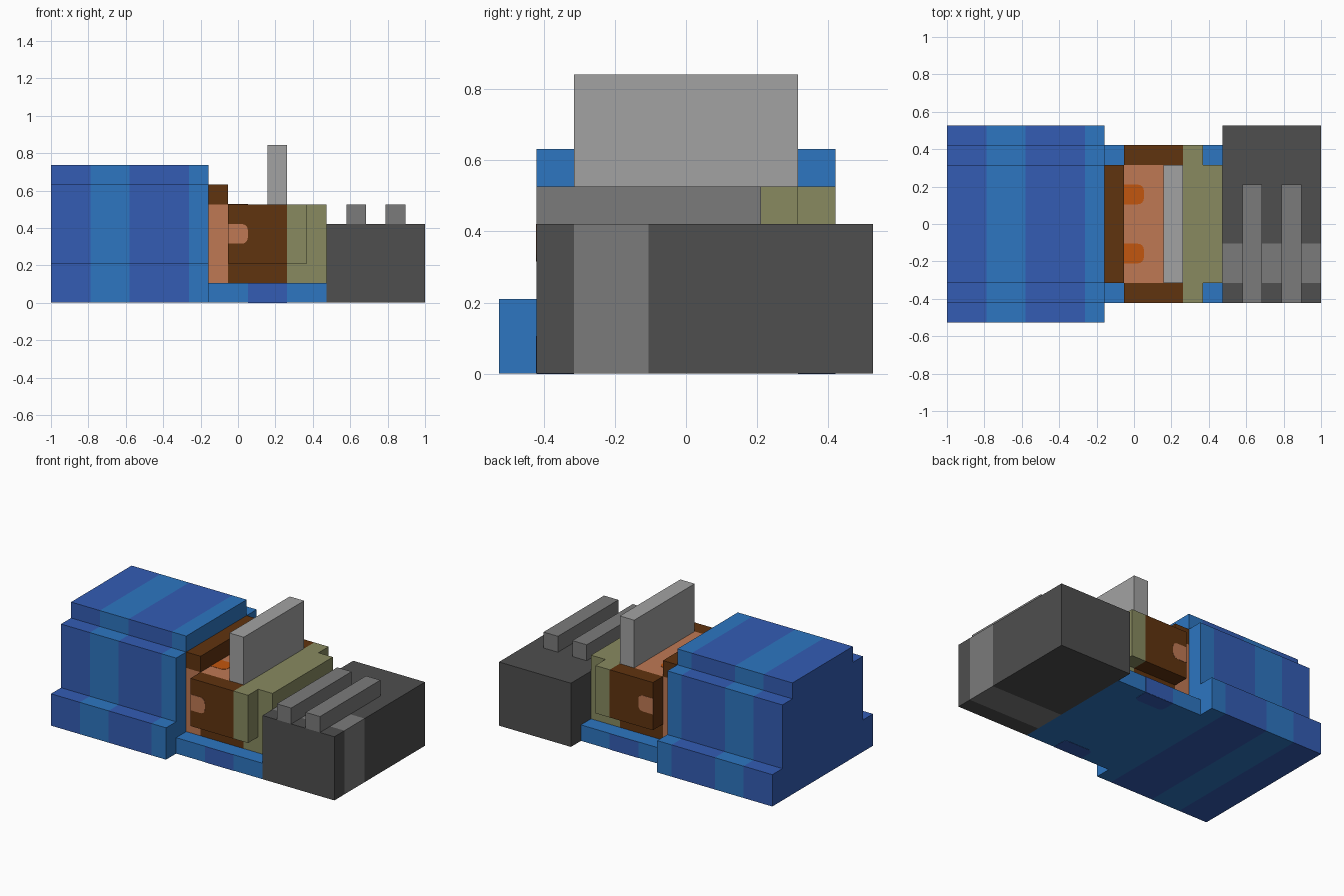
import bpy
import bmesh
import math
from mathutils import Vector

if "Cube" in bpy.data.objects:
    bpy.data.objects.remove(bpy.data.objects["Cube"])

U = 2 / 19  # one block


def place(x, y, z):
    """Block grid (x counted from the left end) to world units."""
    return Vector(((x - 9.5) * U, y * U, z * U))


def make_material(name, rgb):
    lin = [((c / 255 + 0.055) / 1.055) ** 2.4 for c in rgb]
    mat = bpy.data.materials.new(name)
    mat.use_nodes = True
    mat.diffuse_color = (*lin, 1)
    bsdf = next(n for n in mat.node_tree.nodes if n.type == 'BSDF_PRINCIPLED')
    bsdf.inputs["Base Color"].default_value = (*lin, 1)
    return mat


M = {n: make_material(n, c) for n, c in {
    "royal_blue": (51, 92, 180), "sky_blue": (45, 118, 193),
    "brown": (96, 51, 15), "skin": (191, 121, 84), "orange": (194, 86, 14),
    "olive": (136, 138, 96), "light_grey": (162, 162, 162),
    "mid_grey": (123, 123, 123), "dark_grey": (78, 78, 78)}.items()}


def banded_prism(name, profile, to_point, stations, colours):
    """Sweep a profile through stations, with one colour per span."""
    bm = bmesh.new()
    used = list(dict.fromkeys(colours))
    rings = [[bm.verts.new(to_point(s, a, b)) for a, b in profile] for s in stations]
    n = len(profile)
    for k, colour in enumerate(colours):
        for i in range(n):
            j = (i + 1) % n
            f = bm.faces.new((rings[k][i], rings[k][j], rings[k + 1][j], rings[k + 1][i]))
            f.material_index = used.index(colour)
    for ring, colour in ((rings[0], colours[0]), (rings[-1], colours[-1])):
        bm.faces.new(ring).material_index = used.index(colour)
    bmesh.ops.recalc_face_normals(bm, faces=bm.faces)
    mesh = bpy.data.meshes.new(name)
    bm.to_mesh(mesh)
    bm.free()
    for colour in used:
        mesh.materials.append(M[colour])
    obj = bpy.data.objects.new(name, mesh)
    bpy.context.collection.objects.link(obj)
    return obj


def box(name, colour, x, y, z):
    rect = [(y[0], z[0]), (y[1], z[0]), (y[1], z[1]), (y[0], z[1])]
    return banded_prism(name, rect, place, x, [colour])


def tab(name, colour, origin, along, across, normal, length, width, r=0.3):
    """Thin plate with two rounded corners at its far end."""
    pts = [(0, 0), (0, width)]
    for cy, start in ((width - r, 90), (r, 0)):
        for i in range(5):
            t = math.radians(start - i * 22.5)
            pts.append((length - r + r * math.cos(t), cy + r * math.sin(t)))
    o, a, c, n = map(Vector, (origin, along, across, normal))
    return banded_prism(name, pts, lambda s, u, v: place(*(o + a * u + c * v + n * s)),
                        (-0.02, 0.015), [colour])


# Striped stepped blanket section
steps = [(-5, 0), (-5, 2), (-4, 2), (-4, 6), (-3, 6), (-3, 7)]
banded_prism("striped_body", steps + [(-y, z) for y, z in reversed(steps)], place,
             (0, 2, 4, 7, 8), ["royal_blue", "sky_blue", "royal_blue", "sky_blue"])

# Low base with dark side stripes
box("base", "sky_blue", (8, 14), (-4, 4), (0, 1))

# Torso and head core
box("neck", "skin", (8, 9), (-3, 3), (1, 5))
box("neck_ridge", "brown", (8, 9), (-3, 3), (5, 6))
box("core", "brown", (9, 12), (-3, 3), (1, 4.9))
box("face", "skin", (9, 11), (-3, 3), (4.9, 5))
box("upright_board", "light_grey", (11, 12), (-3, 3), (4.9, 8))
box("collar", "olive", (12, 14), (-3, 3), (1, 5))

# Parts repeated on both sides
for side, s in (("right", -1), ("left", 1)):
    span = sorted((3 * s, 4 * s))
    box(f"{side}_side_panel", "brown", (9, 12), span, (2, 5))
    box(f"{side}_collar_panel", "olive", (12, 13), span, (2, 5))
    tab(f"{side}_side_spot", "skin", (9, 4 * s, 3), (1, 0, 0), (0, 0, 1), (0, s, 0), 1, 1)
    tab(f"{side}_eye", "orange", (9, 1.5 * s - 0.5, 5), (1, 0, 0), (0, 1, 0), (0, 0, 1), 1, 1)
    edge = sorted((3.98 * s, 4.015 * s))
    box(f"{side}_base_stripe", "royal_blue", (10, 12), edge, (0, 1))
    tab(f"{side}_base_underside_patch", "royal_blue", (10, 4 * s, 0),
        (0, -s, 0), (1, 0, 0), (0, 0, -1), 1, 2)

# Dark end block with a lighter band round it
banded_prism("end_block", [(14, 0), (19, 0), (19, 4), (14, 4)],
             lambda s, x, z: place(x, s, z), (-4, -3, -1, 5),
             ["dark_grey", "mid_grey", "dark_grey"])

# Raised bars on the end block
for i, x in enumerate((15, 17)):
    box(f"top_bar_{i + 1}", "mid_grey", (x, x + 1), (-4, 2), (4, 5))
